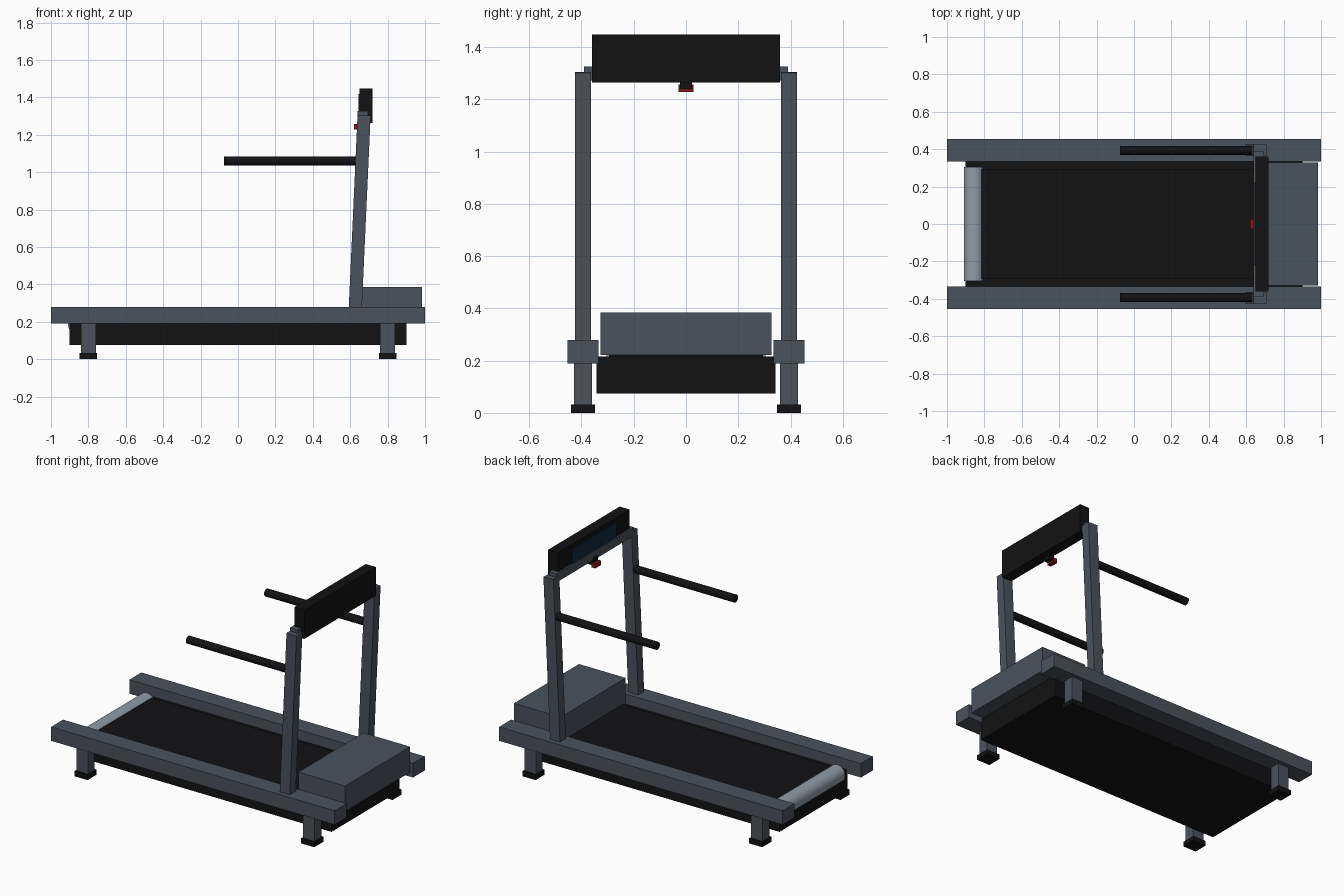
import bpy, math
from mathutils import Vector

if "Cube" in bpy.data.objects:
    bpy.data.objects.remove(bpy.data.objects["Cube"])


def material(name, rgb):
    m = bpy.data.materials.new(name)
    m.diffuse_color = (*rgb, 1)
    m.use_nodes = True
    m.node_tree.nodes["Principled BSDF"].inputs["Base Color"].default_value = m.diffuse_color
    return m


STEEL = material("steel_grey", (0.07, 0.085, 0.105))
BLACK = material("black", (0.006, 0.006, 0.007))
SILVER = material("silver", (0.28, 0.33, 0.38))
BLUE = material("screen_blue", (0.006, 0.02, 0.05))
RED = material("red", (0.2, 0.01, 0.01))


def box(name, x, y, z, mat):
    """Box from (min, max) ranges on each axis."""
    bpy.ops.mesh.primitive_cube_add(size=1, location=[sum(r) / 2 for r in (x, y, z)])
    ob = bpy.context.object
    ob.scale = [r[1] - r[0] for r in (x, y, z)]
    bpy.ops.object.transform_apply(location=False, rotation=False, scale=True)
    ob.name = name
    ob.data.materials.append(mat)
    return ob


def rod(name, a, b, radius, mat, sides=24):
    a, b = Vector(a), Vector(b)
    bpy.ops.mesh.primitive_cylinder_add(vertices=sides, radius=radius, depth=(b - a).length,
                                        location=(a + b) / 2)
    ob = bpy.context.object
    ob.rotation_euler = (b - a).to_track_quat('Z', 'Y').to_euler()
    bpy.ops.object.shade_smooth_by_angle()
    ob.name = name
    ob.data.materials.append(mat)
    return ob


def around(c, half):
    return (c - half, c + half)


# Running deck, belt, rear roller and motor hood
box("deck_base", (-0.9, 0.9), (-0.343, 0.343), (0.075, 0.215), BLACK)
box("running_belt", (-0.815, 0.8), (-0.295, 0.295), (0.21, 0.228), BLACK)
rod("rear_roller", (-0.855, -0.305, 0.19), (-0.855, 0.305, 0.19), 0.055, SILVER, 32)
box("motor_hood", (0.655, 0.985), (-0.328, 0.328), (0.222, 0.385), STEEL)

# Parts repeated on both sides
for s, side in ((-1, "front"), (1, "back")):
    y = s * 0.394
    box(f"{side}_side_rail", (-1, 1), around(y, 0.06), (0.19, 0.279), STEEL)
    for cx, end in ((-0.8, "rear"), (0.8, "motor")):
        box(f"{side}_{end}_leg", around(cx, 0.04), around(y, 0.034), (0.02, 0.2), STEEL)
        box(f"{side}_{end}_foot", around(cx, 0.047), around(y, 0.046), (0, 0.032), BLACK)
    # Slightly leaning upright
    post = box(f"{side}_upright", around(0.65, 0.035), around(y, 0.03), (0.245, 1.304), STEEL)
    post.rotation_euler.y = math.atan2(0.047, 1.03)
    rod(f"{side}_handrail", (-0.075, y, 1.06), (0.655, y, 1.06), 0.024, BLACK)

# Console with screen, crossbar and safety key
box("crossbar", (0.64, 0.695), (-0.39, 0.39), (1.272, 1.326), STEEL)
box("console", (0.65, 0.72), (-0.36, 0.36), (1.264, 1.448), BLACK)
box("console_screen", (0.645, 0.655), (-0.222, 0.222), (1.3, 1.418), BLUE)
box("safety_key_holder", (0.638, 0.68), (-0.023, 0.023), (1.24, 1.29), BLACK)
box("safety_key", (0.62, 0.648), (-0.028, 0.028), (1.228, 1.257), RED)
